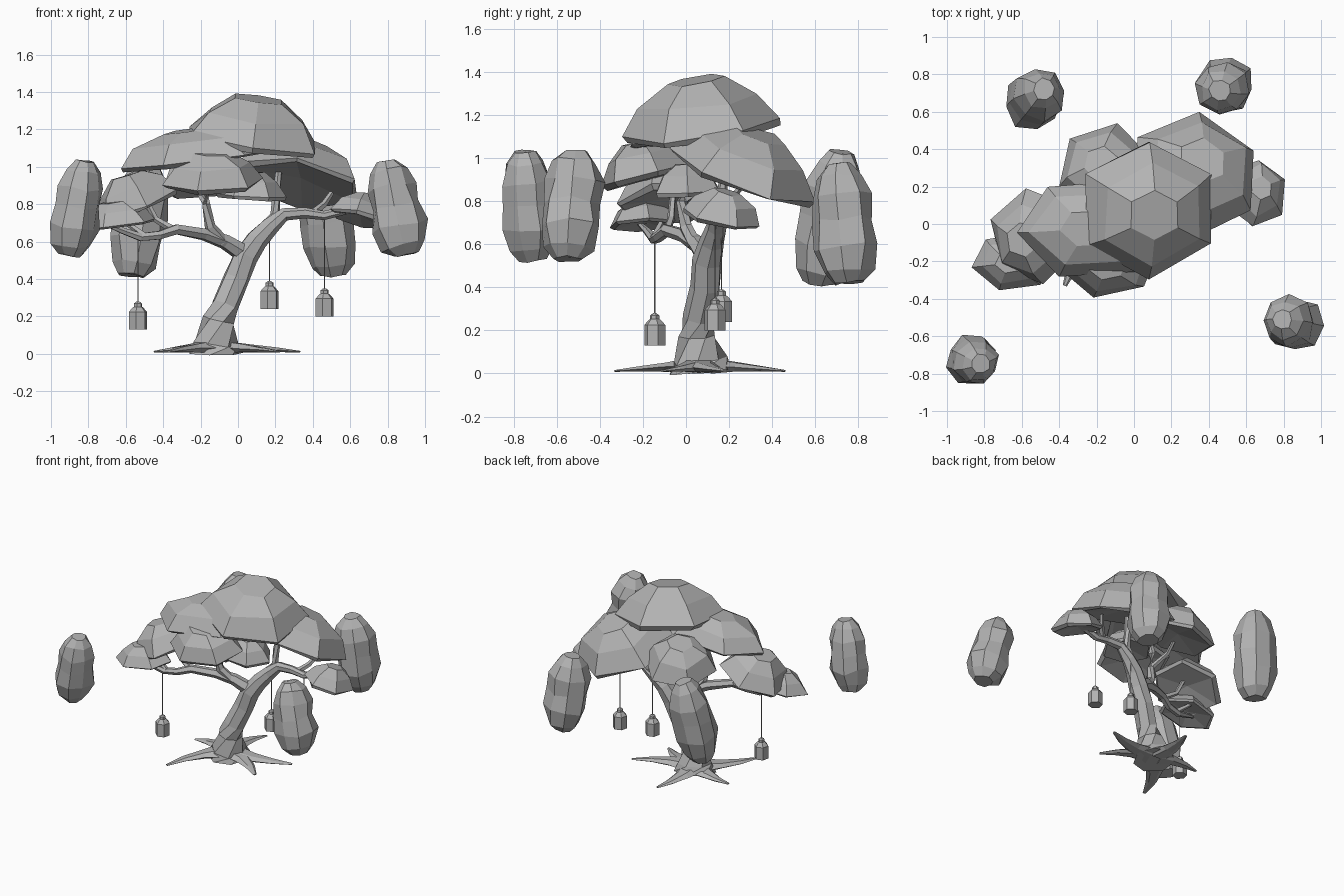
import bpy, bmesh, math, random
from mathutils import Vector

if "Cube" in bpy.data.objects:
    bpy.data.objects.remove(bpy.data.objects["Cube"])

random.seed(4)
grey = bpy.data.materials.new("stone_grey")
grey.diffuse_color = (0.45, 0.45, 0.45, 1)
grey.use_nodes = True
grey.node_tree.nodes["Principled BSDF"].inputs["Base Color"].default_value = grey.diffuse_color


def finish(name, bm):
    bmesh.ops.recalc_face_normals(bm, faces=bm.faces)
    me = bpy.data.meshes.new(name)
    bm.to_mesh(me)
    bm.free()
    me.materials.append(grey)
    ob = bpy.data.objects.new(name, me)
    bpy.context.collection.objects.link(ob)
    return ob


def bridge(bm, rings):
    n = len(rings[0])
    for a, b in zip(rings, rings[1:]):
        for i in range(n):
            j = (i + 1) % n
            bm.faces.new((a[i], a[j], b[j], b[i]))


def tube(name, pts, sides=6, jitter=0.0, flat=1.0, spin=0.0):
    """Faceted tube through (x, y, z, radius) points; flat squashes its height."""
    bm = bmesh.new()
    rings = []
    for i, (x, y, z, r) in enumerate(pts):
        a = Vector(pts[max(i - 1, 0)][:3])
        b = Vector(pts[min(i + 1, len(pts) - 1)][:3])
        q = (b - a).to_track_quat('Z', 'Y')
        ring = []
        for k in range(sides):
            t = 2 * math.pi * k / sides + spin
            rr = r * (1 + random.uniform(-jitter, jitter))
            off = q @ Vector((math.cos(t) * rr, math.sin(t) * rr, 0))
            off.z *= flat
            off.z += random.uniform(-jitter, jitter) * r * 0.8
            ring.append(bm.verts.new(Vector((x, y, z)) + off))
        rings.append(ring)
    bridge(bm, rings)
    bm.faces.new(rings[0])
    bm.faces.new(rings[-1])
    return finish(name, bm)


def cap(name, c, rx, ry, h, slope=(0, 0), spin=0.0, sides=6):
    """Umbrella-shaped foliage clump (lip, shoulder, flat top), tilted by its slope."""
    bm = bmesh.new()
    c = Vector(c)
    tilt = Vector((0, 0, 1)).rotation_difference(Vector((-slope[0], -slope[1], 1)))
    rings = []
    for s, f in ((0.92, -0.06), (1.0, 0.06), (0.74, 0.62), (0.36, 1.0)):
        ring = []
        for k in range(sides):
            t = 2 * math.pi * k / sides + spin
            j = s * (1 + random.uniform(-0.05, 0.05))
            p = Vector((math.cos(t) * rx * j, math.sin(t) * ry * j,
                        h * (f + random.uniform(-0.05, 0.05))))
            ring.append(bm.verts.new(c + tilt @ p))
        rings.append(ring)
    bridge(bm, rings)
    bm.faces.new(rings[-1])
    # slightly hollow underside
    mid = bm.verts.new(c + tilt @ Vector((0, 0, 0.15 * h)))
    for i in range(sides):
        bm.faces.new((rings[0][i], rings[0][(i + 1) % sides], mid))
    return finish(name, bm)


# Trunk that sweeps into the right main branch
tube("trunk", [(-.12, .07, .01, .15), (-.12, .065, .06, .125), (-.10, .05, .18, .085),
               (-.07, .055, .26, .074), (-.01, .09, .40, .072), (.04, .10, .52, .07),
               (.10, .12, .61, .06), (.17, .14, .68, .048), (.25, .15, .745, .036),
               (.36, .14, .755, .03), (.46, .14, .74, .026), (.58, .15, .77, .022),
               (.68, .16, .80, .012)], 7, 0.05)

# Secondary branches
tube("left_branch", [(.04, .10, .53, .05), (-.07, .05, .60, .042), (-.18, -.01, .64, .034),
                     (-.33, -.09, .665, .03), (-.42, -.13, .635, .026),
                     (-.52, -.15, .625, .024), (-.62, -.18, .66, .018), (-.72, -.22, .70, .01)], 6, .05)
tube("middle_branch", [(-.08, .04, .60, .035), (-.15, .0, .68, .03), (-.17, -.02, .80, .025),
                       (-.16, .0, .90, .025), (-.10, .02, 1.06, .02)], 6, .05)
tube("upper_right_branch", [(.14, .14, .67, .035), (.20, .16, .74, .028), (.205, .17, .86, .022),
                            (.22, .19, 1.0, .018)], 6, .05)
tube("left_twig", [(-.34, -.09, .66, .022), (-.44, -.07, .72, .018), (-.50, -.06, .84, .014)], 5)
tube("lower_left_twig", [(-.50, -.15, .63, .02), (-.58, -.12, .69, .015), (-.64, -.1, .74, .01)], 5)
tube("right_twig", [(.40, .14, .75, .022), (.46, .2, .80, .018), (.50, .25, .86, .014)], 5)
tube("crown_branch", [(-.17, -.02, .80, .02), (-.22, .1, .88, .016), (-.2, .22, .96, .012)], 5)

# Flat spreading roots
for i, (x, y) in enumerate([(-.37, -.33), (.22, -.11), (.33, .18), (-.08, .46), (-.45, .13)]):
    d = Vector((x + .12, y - .07))
    side = Vector((-d.y, d.x)) * (0.07 if i % 2 else -0.07)
    pts = []
    for f, z, r in ((.12, .035, .095), (.4, .03, .06), (.7, .022, .036), (1, .012, .012)):
        p = Vector((-.12, .07)) + d * f + side * math.sin(f * math.pi)
        pts.append((p.x, p.y, z, r))
    tube(f"root_{i + 1}", pts, 6, 0.05, 0.4)

# Layered canopy: centre, radii, height, slope, spin
clumps = [
    ("canopy_top", (.08, .08, 1.13), .39, .38, .23, (-.13, .13), math.pi / 6),
    ("canopy_upper_left", (-.22, -.02, 1.03), .43, .28, .17, (.13, .03), .1),
    ("canopy_right", (.33, .26, .91), .37, .36, .22, (-.18, -.38), .45),
    ("canopy_back_left", (-.15, .28, .90), .26, .26, .20, (.15, -.25), .3),
    ("canopy_left", (-.53, -.07, .79), .25, .26, .18, (.40, .08), .7),
    ("canopy_left_low", (-.65, -.20, .69), .22, .16, .12, (.12, .05), .2),
    ("canopy_right_low", (.65, .165, .72), .17, .19, .13, (-.25, -.22), .4),
    ("canopy_front", (-.14, -.18, .91), .28, .22, .17, (.03, .25), .25),
    ("canopy_inner", (.07, .01, .84), .19, .17, .13, (-.05, .05), .0),
]
for name, c, rx, ry, h, slope, spin in clumps:
    cap(name, c, rx, ry, h, slope, spin)

# Four free-standing lumpy pods around the tree: bottom and top centres, radius
pods = [((-.90, -.71, .53), (-.82, -.75, 1.03), .13),
        ((.90, -.55, .53), (.79, -.51, 1.03), .14),
        ((.51, .76, .42), (.46, .71, .97), .145),
        ((-.57, .62, .42), (-.48, .72, 1.03), .145)]
for i, (a, b, r) in enumerate(pods):
    a, b = Vector(a), Vector(b)
    pts = []
    for f, s in ((0, .5), (.1, .82), (.3, 1.02), (.52, .96), (.72, .95), (.9, .72), (1, .4)):
        p = a.lerp(b, f)
        pts.append((p.x, p.y, p.z, r * s))
    tube(f"hanging_pod_{i + 1}", pts, 8, 0.12, 1, i * .3)

# Lanterns on strings: x, y, bottom height, string top
for i, (x, y, z, top) in enumerate([(-.535, -.145, .13, .64), (.168, .165, .24, .69),
                                    (.463, .135, .20, .75)]):
    tube(f"lantern_{i + 1}", [(x, y, z + dz, r) for dz, r in
         ((0, .05), (.095, .05), (.118, .03), (.122, .022), (.14, .022), (.15, .008))], 6, 0, 1, .3)
    tube(f"lantern_string_{i + 1}", [(x, y, z + .14, .003), (x, y, top, .003)], 4)
